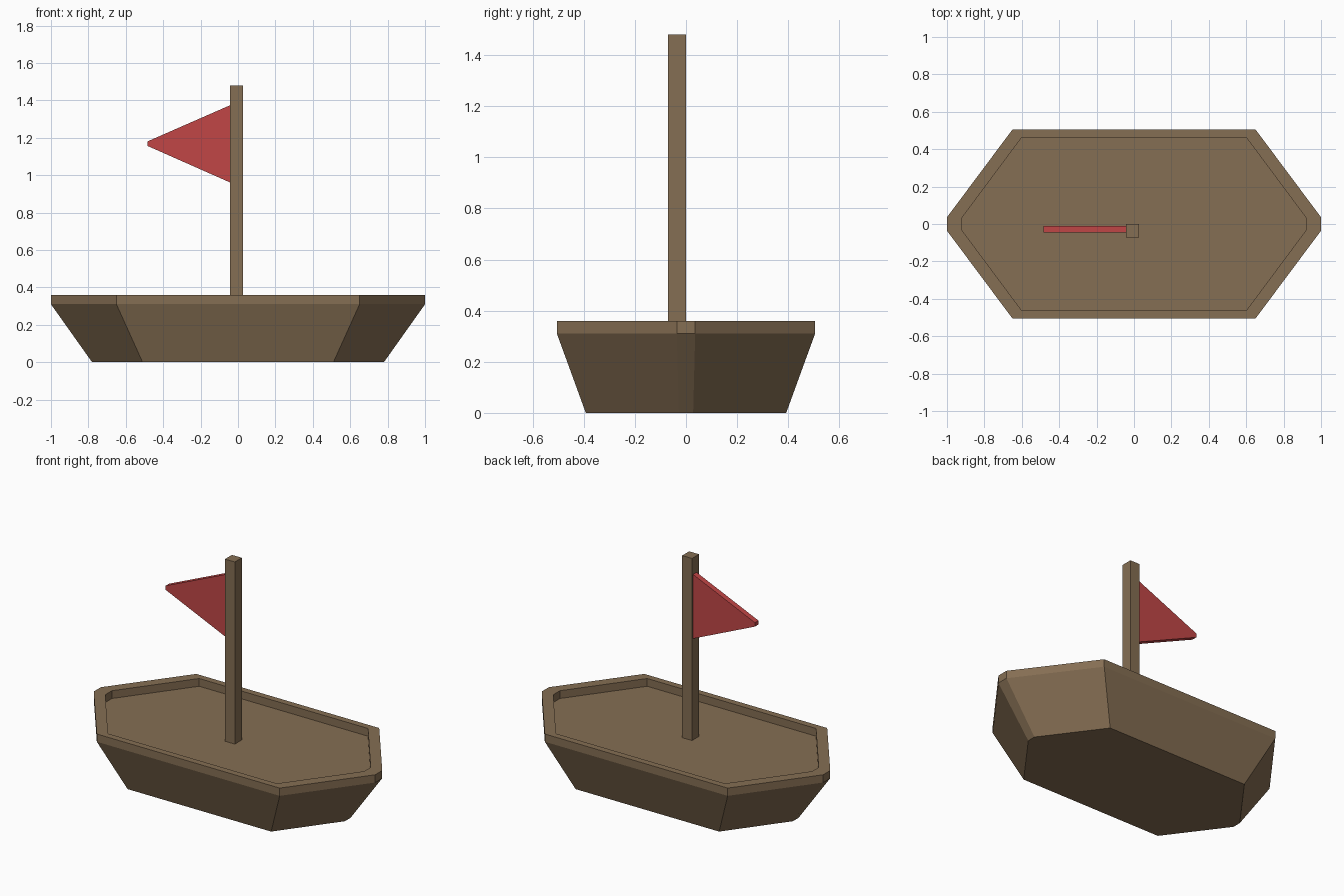
import bpy, bmesh

if "Cube" in bpy.data.objects:
    bpy.data.objects.remove(bpy.data.objects["Cube"])


def material(name, srgb):
    m = bpy.data.materials.new(name)
    m.diffuse_color = [((c / 255 + 0.055) / 1.055) ** 2.4 for c in srgb] + [1]
    m.use_nodes = True
    m.node_tree.nodes["Principled BSDF"].inputs["Base Color"].default_value = m.diffuse_color
    return m


wood = material("brown wood", (133, 110, 83))
red = material("flag red", (193, 70, 70))


def outline(tip_x, tip_y, side_x, side_y, z):
    # Eight-sided boat outline, pointed at both ends
    quarter = [(tip_x, tip_y), (side_x, side_y)]
    half = quarter + [(-x, y) for x, y in reversed(quarter)]
    return [(x, y, z) for x, y in half + [(-x, -y) for x, y in half]]


def loft(name, rings, mat):
    # Bridge matching rings and cap both ends
    bm = bmesh.new()
    loops = [[bm.verts.new(p) for p in ring] for ring in rings]
    for a, b in zip(loops, loops[1:]):
        for i in range(len(a)):
            j = (i + 1) % len(a)
            bm.faces.new((a[i], a[j], b[j], b[i]))
    bm.faces.new(loops[0])
    bm.faces.new(loops[-1])
    bmesh.ops.recalc_face_normals(bm, faces=bm.faces)
    mesh = bpy.data.meshes.new(name)
    bm.to_mesh(mesh)
    bm.free()
    mesh.materials.append(mat)
    obj = bpy.data.objects.new(name, mesh)
    bpy.context.collection.objects.link(obj)
    return obj


# Hull: flared sides, upright rim, recessed deck
loft("hull", [
    outline(0.78, 0.028, 0.51, 0.392, 0.0),
    outline(1.0, 0.036, 0.65, 0.505, 0.31),
    outline(1.0, 0.036, 0.65, 0.505, 0.36),
    outline(0.92, 0.033, 0.60, 0.463, 0.36),
    outline(0.92, 0.033, 0.60, 0.463, 0.31),
], wood)

# Square mast
loft("mast", [[(x, y, z) for x, y in
               ((-0.043, -0.071), (0.027, -0.071), (0.027, 0.0), (-0.043, 0.0))]
              for z in (0.305, 1.48)], wood)

# Blunt-tipped triangular flag
loft("flag", [[(x, y, z) for x, z in
               ((-0.04, 0.96), (-0.04, 1.375), (-0.483, 1.181), (-0.483, 1.156))]
              for y in (-0.046, -0.010)], red)
